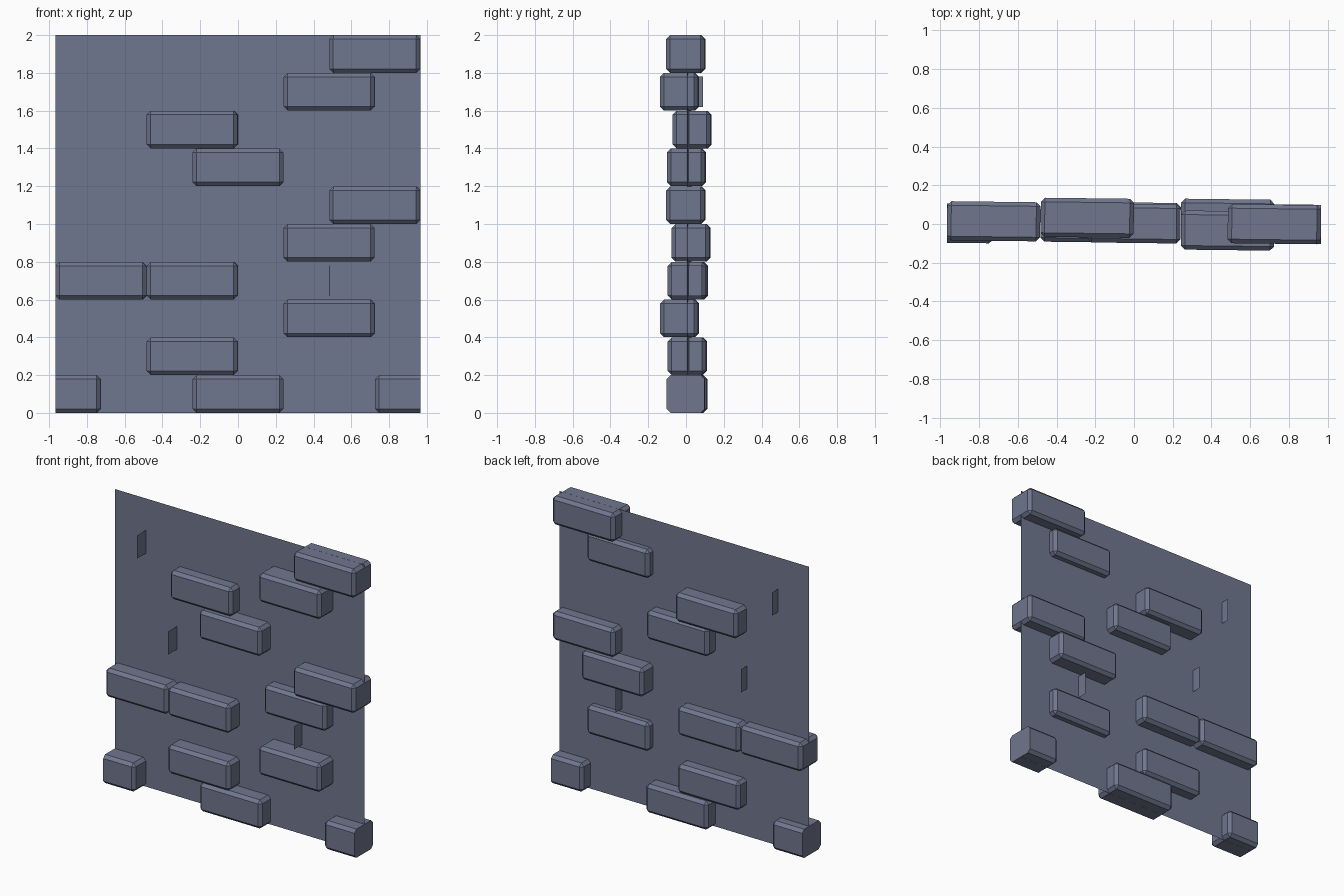
import bpy, bmesh
from math import radians
from mathutils import Matrix, Vector

if "Cube" in bpy.data.objects:
    bpy.data.objects.remove(bpy.data.objects["Cube"])

STEP = 0.2417          # half a brick length
EDGE = 4 * STEP        # half the wall width
ROW = 0.2
DEPTH = 0.205
CUT = 0.021            # chamfer size
TURN = Matrix.Rotation(radians(-0.7), 4, 'Z')   # slight turn of the whole wall

slate = bpy.data.materials.new("slate")
slate.diffuse_color = (0.16, 0.184, 0.27, 1)
slate.use_nodes = True
slate.node_tree.nodes["Principled BSDF"].inputs["Base Color"].default_value = slate.diffuse_color


def finish(bm, name):
    bmesh.ops.recalc_face_normals(bm, faces=bm.faces)
    me = bpy.data.meshes.new(name)
    bm.to_mesh(me)
    bm.free()
    me.materials.append(slate)
    ob = bpy.data.objects.new(name, me)
    bpy.context.collection.objects.link(ob)
    return ob


def brick(row, col, y):
    """Chamfered brick centred col half-lengths from the middle, trimmed at the wall ends."""
    bm = bmesh.new()
    bmesh.ops.create_cube(bm, size=1)
    bmesh.ops.scale(bm, vec=(2 * STEP - 0.002, DEPTH - 0.003, ROW - 0.001), verts=bm.verts)
    bmesh.ops.bevel(bm, geom=bm.edges[:], offset=CUT, segments=1,
                    affect='EDGES', profile=0.5)
    bmesh.ops.transform(bm, verts=bm.verts, matrix=Matrix.Translation(
        (col * STEP, y, (row + 0.5) * ROW)) @ TURN)
    for s in (-1, 1):
        r = bmesh.ops.bisect_plane(bm, geom=bm.verts[:] + bm.edges[:] + bm.faces[:],
                                   plane_co=(s * EDGE, 0, 0), plane_no=(s, 0, 0),
                                   clear_outer=True)
        cut = [e for e in r['geom_cut'] if isinstance(e, bmesh.types.BMEdge)]
        if cut:
            bmesh.ops.holes_fill(bm, edges=cut)
    finish(bm, "brick")


def sheet(name, points, matrix):
    bm = bmesh.new()
    bm.faces.new([bm.verts.new(matrix @ Vector(p)) for p in points])
    finish(bm, name)


def fin(row, edge, y):
    """Thin upright sheet left standing at a brick joint."""
    h = 0.08
    sheet("joint_fin", [(0, a * h, b * h) for a, b in ((-1, -1), (1, -1), (1, 1), (-1, 1))],
          Matrix.Translation((edge * STEP, y, (row + 0.5) * ROW)) @ TURN)


# wall panel
sheet("wall_panel", [(-EDGE, 0, 0), (EDGE, 0, 0), (EDGE, 0, 2), (-EDGE, 0, 2)],
      Matrix.Translation((0, 0.018, 0)) @ TURN)

# protruding bricks: row, centre in half-lengths, depth offset
for b in [(0, -4, 0.004), (0, 0, 0.01), (0, 4, -0.002),
          (1, -1, 0.007), (2, 2, -0.034),
          (3, -3, 0.014), (3, -1, 0.007),
          (4, 2, 0.027), (5, 3, -0.001), (6, 0, 0.003),
          (7, -1, 0.032), (8, 2, -0.034), (9, 3, -0.001)]:
    brick(*b)

# joint fins
for f in [(8, -3, 0.009), (5, -2, 0.006), (3, 2, 0.004)]:
    fin(*f)
